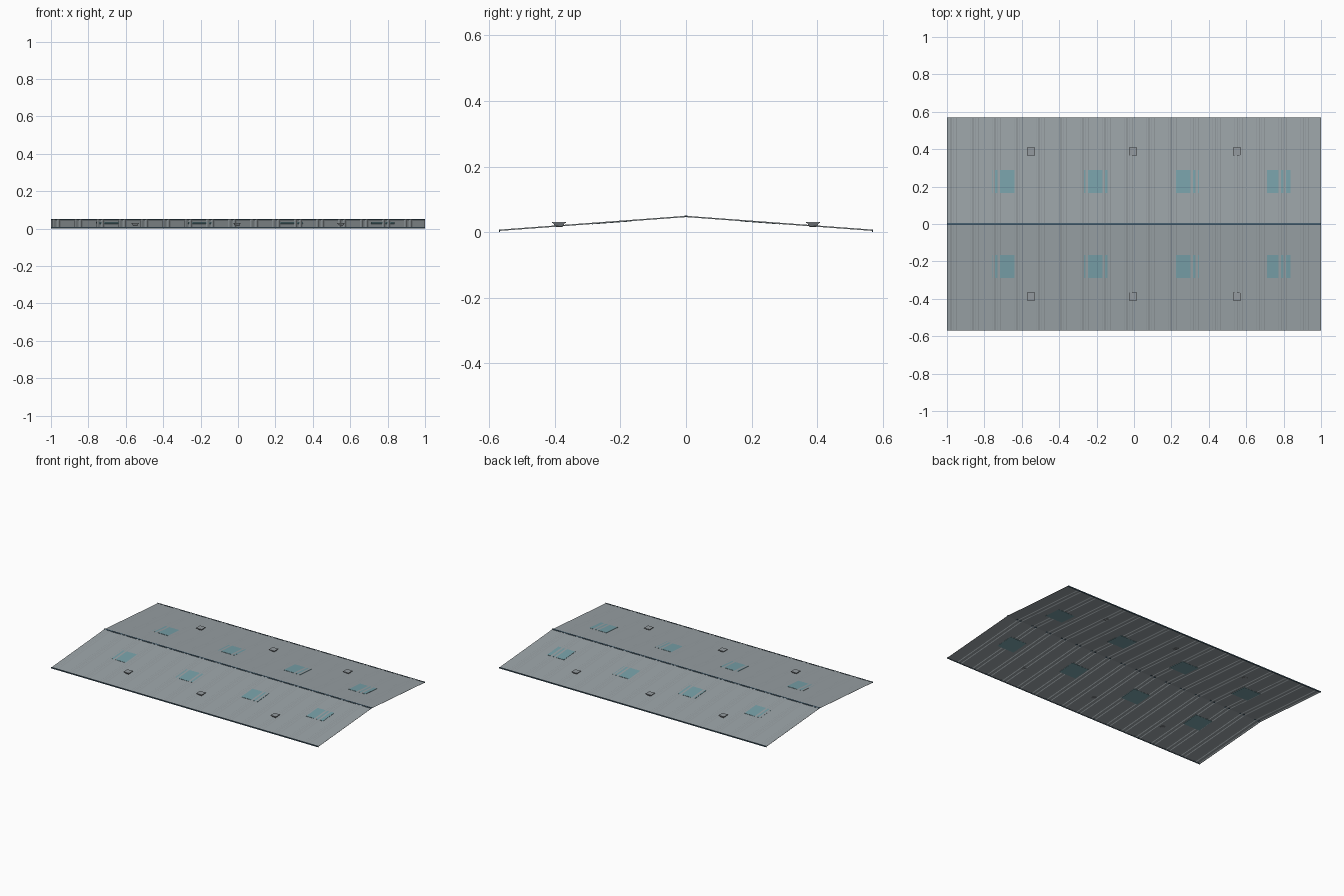
import bpy, bmesh, math
from mathutils import Matrix

if "Cube" in bpy.data.objects:
    bpy.data.objects.remove(bpy.data.objects["Cube"])

HALF_Y, RIDGE_Z, EAVE_Z = 0.568, 0.0465, 0.0045
SLOPE = (RIDGE_Z - EAVE_Z) / HALF_Y
RIB, BAYS = 0.003, 17


def mat(name, col):
    m = bpy.data.materials.new(name)
    m.diffuse_color = (*col, 1)
    m.use_nodes = True
    m.node_tree.nodes["Principled BSDF"].inputs["Base Color"].default_value = m.diffuse_color
    return m


STEEL = mat("steel_sheet", (0.33, 0.37, 0.39))
TRIM = mat("dark_trim", (0.06, 0.11, 0.15))
GLASS = mat("skylight_teal", (0.19, 0.36, 0.40))
VENT = mat("vent_grey", (0.30, 0.33, 0.35))


def roof_z(y):
    return RIDGE_Z - abs(y) * SLOPE


def finish(name, bm, material):
    bmesh.ops.recalc_face_normals(bm, faces=bm.faces)
    me = bpy.data.meshes.new(name)
    bm.to_mesh(me)
    bm.free()
    me.materials.append(material)
    ob = bpy.data.objects.new(name, me)
    bpy.context.collection.objects.link(ob)
    return ob


def box(name, loc, size, material, tilt=0, taper=1):
    bm = bmesh.new()
    bmesh.ops.create_cube(bm, size=1)
    for v in bm.verts:
        k = taper if v.co.z < 0 else 1
        v.co = (v.co.x * size[0] * k, v.co.y * size[1] * k, v.co.z * size[2])
    bm.transform(Matrix.Translation(loc) @ Matrix.Rotation(tilt, 4, 'X'))
    return finish(name, bm, material)


# Ribbed roof sheets: two narrow ribs and one broad pan per bay
def sheet(name, side):
    bay = 2 / BAYS
    prof = [(0, 0), (.04, 0), (.08, 1), (.17, 1), (.21, 0),
            (.27, 0), (.31, 1), (.40, 1), (.44, 0)]
    pts = [(-1 + (i + u) * bay, h * RIB) for i in range(BAYS) for u, h in prof]
    pts.append((1, 0))
    bm = bmesh.new()
    rows = [[bm.verts.new((x, y, roof_z(y) + h)) for x, h in pts]
            for y in (0, side * HALF_Y)]
    for a, b, c, d in zip(rows[0], rows[0][1:], rows[1][1:], rows[1]):
        f = bm.faces.new((a, b, c, d))
    ob = finish(name, bm, STEEL)
    # thin sheet, upper side facing up
    if ob.data.polygons[0].normal.z < 0:
        ob.data.flip_normals()
    s = ob.modifiers.new("thickness", 'SOLIDIFY')
    s.thickness = 0.001
    s.offset = -1


for side, label in ((-1, "front"), (1, "back")):
    tilt = -side * math.atan(SLOPE)
    sheet(label + "_roof_sheet", side)
    # Eave lip
    box(label + "_eave_trim", (0, side * (HALF_Y + .001), 0.004),
        (2, 0.003, 0.008), TRIM)
    # Skylight panels set into the pans
    for i, x in enumerate((-0.695, -0.205, 0.285, 0.775)):
        y = side * 0.227
        box(f"{label}_skylight_{i + 1}", (x, y, roof_z(y)),
            (0.126, 0.122, 0.0036), GLASS, tilt)
    # Roof vents: tapered neck under a flat cap
    for i, x in enumerate((-0.55, -0.005, 0.55)):
        y = side * 0.388
        box(f"{label}_vent_neck_{i + 1}", (x, y, 0.0215),
            (0.036, 0.036, 0.012), VENT, 0, 0.6)
        box(f"{label}_vent_cap_{i + 1}", (x, y, 0.0287),
            (0.042, 0.042, 0.003), VENT)

# Ridge cap folded over the peak
bm = bmesh.new()
w = 0.006
sec = [(-w, roof_z(w) + .001), (-w, roof_z(w) + .0035), (0, 0.0505),
       (w, roof_z(w) + .0035), (w, roof_z(w) + .001)]
ends = [[bm.verts.new((x, y, z)) for y, z in sec] for x in (-1, 1)]
for e in ends:
    bm.faces.new(e)
for i in range(len(sec)):
    j = (i + 1) % len(sec)
    bm.faces.new((ends[0][i], ends[0][j], ends[1][j], ends[1][i]))
finish("ridge_cap", bm, TRIM)
